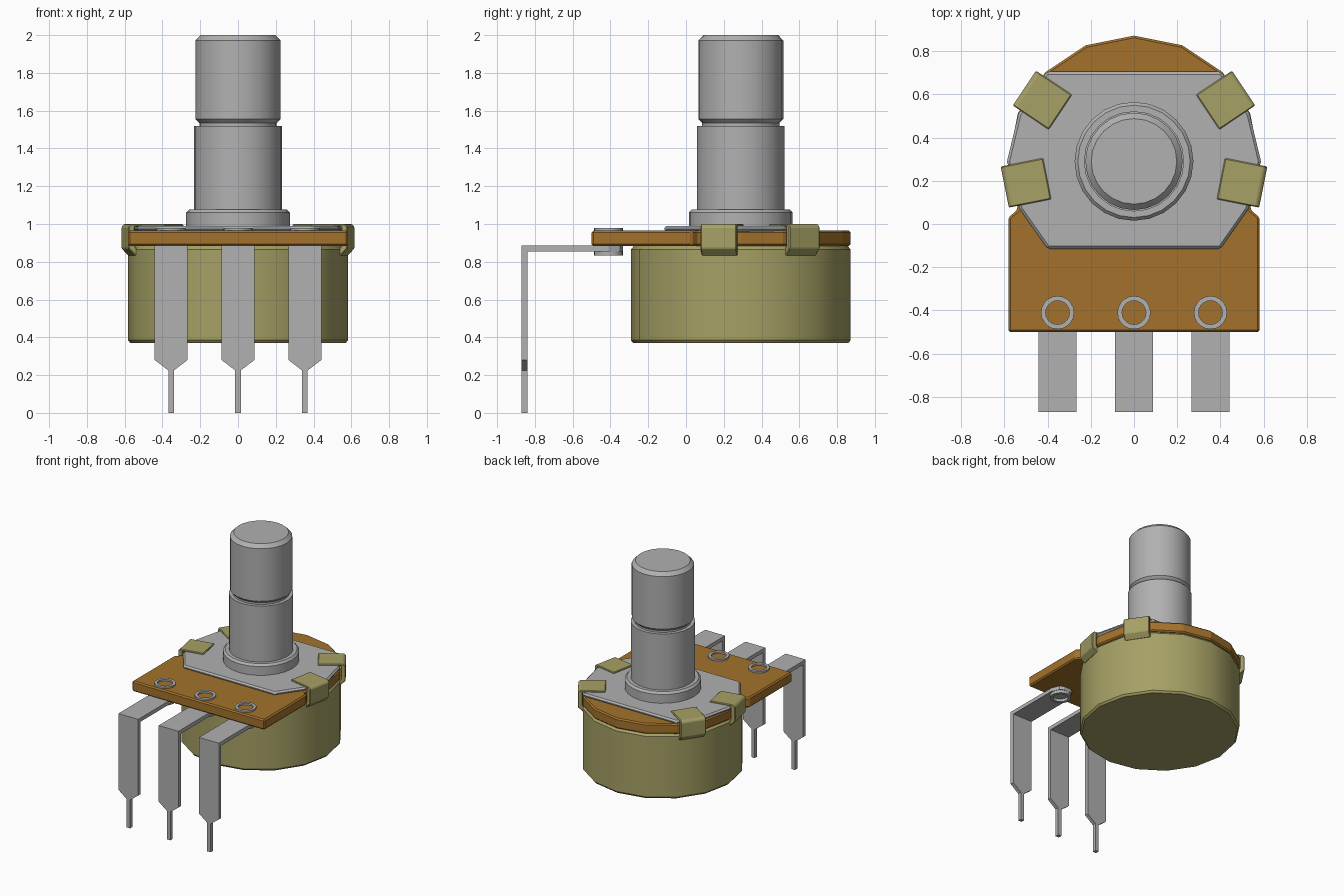
import bpy, bmesh, math
from mathutils import Matrix, Vector

if "Cube" in bpy.data.objects:
    bpy.data.objects.remove(bpy.data.objects["Cube"])

CY = 0.29  # y of the shaft axis


def material(name, rgb):
    m = bpy.data.materials.new(name)
    m.use_nodes = True
    m.diffuse_color = (*rgb, 1)
    bsdf = m.node_tree.nodes["Principled BSDF"]
    bsdf.inputs["Base Color"].default_value = (*rgb, 1)
    return m


metal = material("grey metal", (0.44, 0.44, 0.44))
brown = material("brown board", (0.37, 0.17, 0.025))
olive = material("olive casing", (0.38, 0.355, 0.13))


def finish(name, bm, mat, bevel=0, smooth=0):
    bmesh.ops.recalc_face_normals(bm, faces=bm.faces)
    mesh = bpy.data.meshes.new(name)
    bm.to_mesh(mesh)
    bm.free()
    mesh.materials.append(mat)
    ob = bpy.data.objects.new(name, mesh)
    bpy.context.collection.objects.link(ob)
    if bevel:
        mod = ob.modifiers.new("Bevel", "BEVEL")
        mod.width = bevel
        mod.segments = 1
        mod.limit_method = "ANGLE"
        mod.angle_limit = math.radians(40)
    if smooth:
        bpy.ops.object.select_all(action="DESELECT")
        ob.select_set(True)
        bpy.context.view_layer.objects.active = ob
        bpy.ops.object.shade_smooth_by_angle(angle=math.radians(smooth))
    return ob


def extrude(name, points, offset, mat, matrix=Matrix(), bevel=0):
    """Prism from a closed outline of 3D points swept along offset."""
    bm = bmesh.new()
    face = bm.faces.new([bm.verts.new(p) for p in points])
    ext = bmesh.ops.extrude_face_region(bm, geom=[face])
    verts = [g for g in ext["geom"] if isinstance(g, bmesh.types.BMVert)]
    bmesh.ops.translate(bm, verts=verts, vec=offset)
    bm.transform(matrix)
    return finish(name, bm, mat, bevel)


def lathe(name, profile, sides, mat, centre, closed=False, smooth=0):
    """Turned part from (radius, z) pairs; open profiles get end caps."""
    bm = bmesh.new()
    rings = []
    for r, z in profile:
        ring = []
        for i in range(sides):
            a = math.tau * i / sides
            ring.append(bm.verts.new((centre[0] + r * math.cos(a),
                                      centre[1] + r * math.sin(a), z)))
        rings.append(ring)
    pairs = list(zip(rings, rings[1:]))
    if closed:
        pairs.append((rings[-1], rings[0]))
    else:
        bm.faces.new(rings[0])
        bm.faces.new(rings[-1])
    for lo, hi in pairs:
        for i in range(sides):
            j = (i + 1) % sides
            bm.faces.new((lo[i], lo[j], hi[j], hi[i]))
    return finish(name, bm, mat, smooth=smooth)


def mirrored(half, z):
    """Close a right-hand outline by mirroring it in x."""
    left = [(-x, y) for x, y in reversed(half) if x > 0]
    return [(x, y, z) for x, y in half + left]


def polar(r, step):
    a = math.radians(22.5 * step)
    return (r * math.cos(a), CY + r * math.sin(a))


# Casing
lathe("casing", [(0.57, 0.37), (0.582, 0.385), (0.582, 0.865), (0.565, 0.885)],
      16, olive, (0, CY), smooth=25)

# Circuit board: rectangle at the front, round at the back
half = [(0.582, -0.5), (0.582, 0.03)] + [polar(0.582, s) for s in (-1, 0, 1, 2, 3)]
half.append((0, CY + 0.582))
extrude("board", mirrored(half, 0.883), (0, 0, 0.082), brown, bevel=0.01)

# Mounting plate
half = [(0.4, -0.115), (0.53, 0.07), (0.588, 0.29), (0.535, 0.51), (0.405, 0.705)]
extrude("mounting_plate", mirrored(half, 0.96), (0, 0, 0.03), metal, bevel=0.012)

# Bushing collar and shaft
lathe("collar", [(0.275, 0.98), (0.275, 1.06), (0.26, 1.076)], 24, metal, (0, CY), smooth=25)
lathe("shaft", [(0.232, 1.05), (0.232, 1.52), (0.205, 1.52), (0.205, 1.535),
                (0.225, 1.555), (0.225, 1.972), (0.198, 2.0)],
      24, metal, (0, CY), smooth=25)

# Clamping tabs folded over the plate
tab = [(0.41, 0.985), (0.41, 1.0), (0.595, 1.0), (0.61, 0.985), (0.61, 0.87),
       (0.57, 0.83), (0.55, 0.85), (0.575, 0.885), (0.575, 0.985)]
for side, angles in (("left", (33.75, -11.25)), ("right", (146.25, 191.25))):
    for place, angle in zip(("back", "front"), angles):
        m = Matrix.Translation((0, CY, 0)) @ Matrix.Rotation(math.radians(angle), 4, "Z")
        extrude(f"{side}_{place}_tab", [(r, -0.097, z) for r, z in tab],
                (0, 0.194, 0), olive, m, bevel=0.005)

# Terminals with rivets
W, PIN = 0.087, 0.015
blade = [(W, 0.885), (W, 0.28), (PIN, 0.225), (PIN, 0)]
lug = [(W, -0.86), (W, -0.41), (0.06, -0.35), (0.03, -0.333)]
for name, x in (("right", -0.354), ("middle", 0), ("left", 0.354)):
    m = Matrix.Translation((x, 0, 0))
    outline = [(px, -0.87, z) for px, _, z in mirrored([(a, 0) for a, _ in blade], 0)]
    heights = [z for _, z in blade]
    outline = [(p[0], p[1], z) for p, z in zip(outline, heights + heights[::-1])]
    extrude(f"{name}_terminal_leg", outline, (0, 0.03, 0), metal, m)
    extrude(f"{name}_terminal_lug", mirrored(lug, 0.855), (0, 0, 0.03), metal, m)
    for level, z, h in (("top", 0.96, 0.018), ("bottom", 0.832, 0.026)):
        lathe(f"{name}_{level}_rivet",
              [(0.055, z), (0.077, z), (0.077, z + h), (0.055, z + h)],
              20, metal, (x, -0.41), closed=True, smooth=25)
